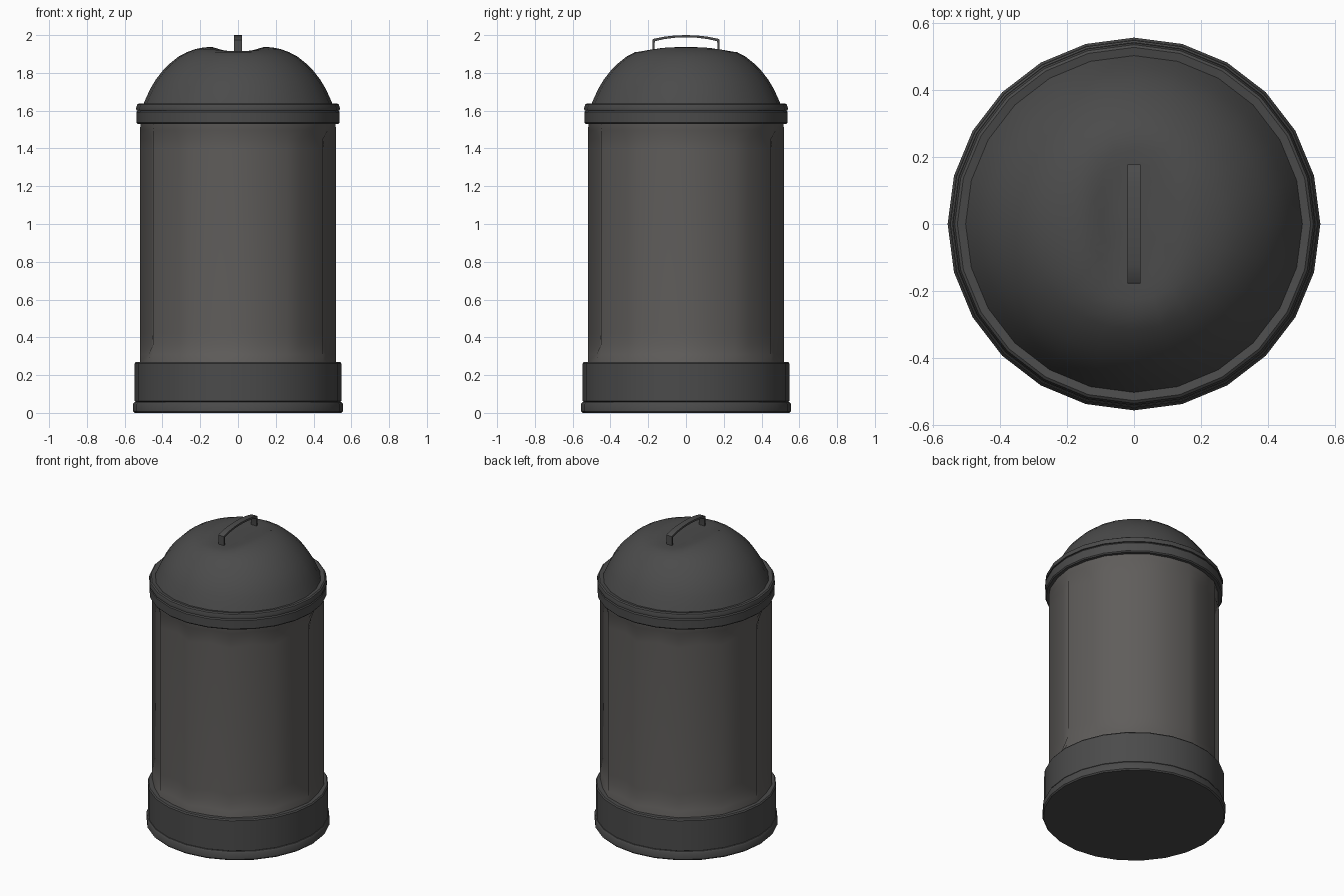
import bpy, bmesh, math

if "Cube" in bpy.data.objects:
    bpy.data.objects.remove(bpy.data.objects["Cube"])

SIDES = 24


def material(name, rgb):
    m = bpy.data.materials.new(name)
    m.diffuse_color = (*rgb, 1)
    m.use_nodes = True
    m.node_tree.nodes["Principled BSDF"].inputs["Base Color"].default_value = m.diffuse_color
    return m


DARK = material("dark_metal", (0.07, 0.07, 0.07))
BODY = material("body_metal", (0.115, 0.109, 0.104))


def finish(name, bm, mat, angle):
    bmesh.ops.recalc_face_normals(bm, faces=bm.faces)
    me = bpy.data.meshes.new(name)
    bm.to_mesh(me)
    bm.free()
    me.materials.append(mat)
    ob = bpy.data.objects.new(name, me)
    bpy.context.collection.objects.link(ob)
    bpy.ops.object.select_all(action='DESELECT')
    ob.select_set(True)
    bpy.context.view_layer.objects.active = ob
    bpy.ops.object.shade_smooth_by_angle(angle=math.radians(angle))
    return ob


def lathe(name, profile, mat, angle=35, shape=None):
    """Profile points are (ridge radius, z) or (ridge radius, z, groove radius)."""
    bm = bmesh.new()
    rings = []
    for p in profile:
        if p[0] == 0:
            rings.append([bm.verts.new((0, 0, p[1]))])
            continue
        ring = []
        for i in range(SIDES):
            a = 2 * math.pi * i / SIDES
            r = p[-1] if len(p) == 3 and i % 2 else p[0]
            ring.append(bm.verts.new((r * math.cos(a), r * math.sin(a), p[1])))
        rings.append(ring)
    for lo, hi in zip(rings, rings[1:]):
        for i in range(SIDES):
            j = (i + 1) % SIDES
            quad = [lo[i % len(lo)], lo[j % len(lo)], hi[j % len(hi)], hi[i % len(hi)]]
            bm.faces.new(list(dict.fromkeys(quad)))
    if shape:
        for v in bm.verts:
            v.co.z = shape(v.co)
    return finish(name, bm, mat, angle)


# Base: foot ring and tall band
lathe("foot_ring", [(0, 0), (0.548, 0), (0.555, 0.008), (0.555, 0.048),
                    (0.548, 0.058), (0.53, 0.06)], DARK)
lathe("base_band", [(0.535, 0.055), (0.547, 0.062), (0.547, 0.262),
                    (0.541, 0.27), (0.49, 0.27)], DARK)

# Fluted body: twelve ridges, grooves fade out at both ends
lathe("body", [(0.52, 0.22), (0.52, 0.27, 0.512), (0.52, 0.31, 0.49),
               (0.52, 0.36, 0.472), (0.52, 0.42, 0.47), (0.52, 1.40, 0.47),
               (0.52, 1.45, 0.474), (0.52, 1.495, 0.492), (0.515, 1.53, 0.51),
               (0.515, 1.57)], BODY, 80)

# Lid rim: lower band and upper lip
lathe("lid_band", [(0.48, 1.53), (0.532, 1.53), (0.538, 1.537), (0.538, 1.592),
                   (0.53, 1.602), (0.50, 1.604)], DARK)
lathe("lid_lip", [(0.51, 1.598), (0.538, 1.602), (0.54, 1.612), (0.534, 1.632),
                  (0.526, 1.638), (0.495, 1.632)], DARK)


# Dome with a shallow trough pressed in beneath the handle
def trough(co):
    t = min(max((abs(co.x) - 0.06) / 0.09, 0), 1)
    w = 1 - t * t * (3 - 2 * t)
    return co.z + (min(co.z, 1.915) - co.z) * w


lathe("lid_dome", [(0.505, 1.625), (0.49, 1.66), (0.465, 1.715), (0.435, 1.765),
                   (0.40, 1.81), (0.36, 1.85), (0.315, 1.886), (0.27, 1.91),
                   (0.225, 1.926), (0.18, 1.935), (0.14, 1.938), (0.10, 1.94),
                   (0.06, 1.942), (0.03, 1.943), (0, 1.943)], DARK, 60, trough)

# Arched strap handle: side outline extruded across x
half = [(0.177, 1.90), (0.177, 1.975), (0.172, 1.98), (0.12, 1.991), (0.06, 1.998)]
inner = [(0.055, 1.986), (0.115, 1.979), (0.166, 1.969), (0.166, 1.90)]
outer_pts = half + [(0, 2.0)] + [(-y, z) for y, z in reversed(half)]
inner_pts = [(-y, z) for y, z in reversed(inner)] + [(0, 1.988)] + inner
inner_pts = [(0.166, 1.90), (0.166, 1.96), (0.163, 1.968), (0.115, 1.979), (0.058, 1.986)]
inner_pts = inner_pts + [(0, 1.988)] + [(-y, z) for y, z in reversed(inner_pts)]
bm = bmesh.new()
rows = [[bm.verts.new((x, y, z)) for x, (y, z) in zip([sx] * len(pts), pts)]
        for sx, pts in ((-0.02, outer_pts), (0.02, outer_pts),
                        (0.02, inner_pts), (-0.02, inner_pts))]
for k in range(4):
    a, b = rows[k], rows[(k + 1) % 4]
    for i in range(len(a) - 1):
        bm.faces.new((a[i], a[i + 1], b[i + 1], b[i]))
for end in (0, -1):
    bm.faces.new([r[end] for r in rows])
finish("lid_handle", bm, DARK, 40)
